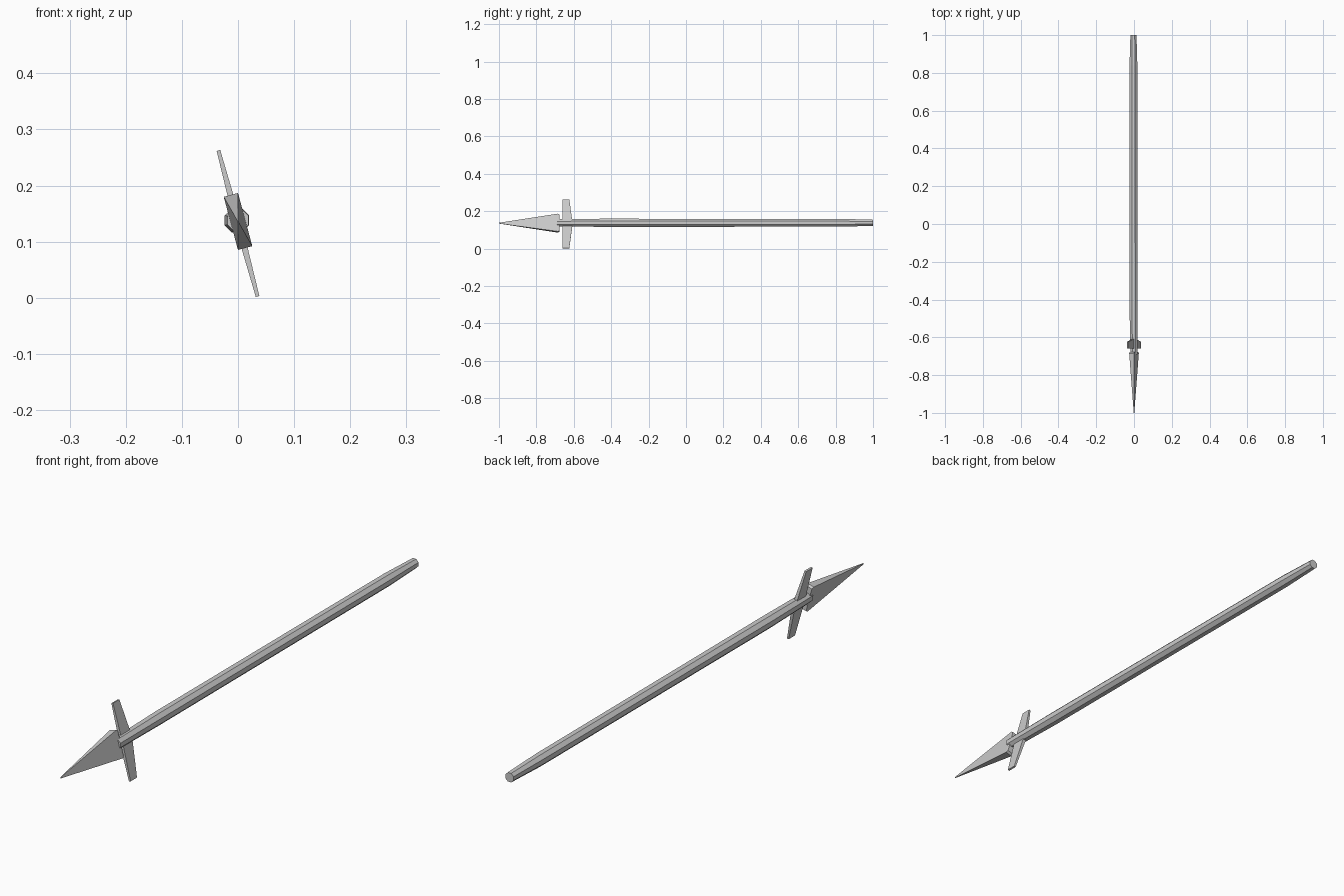
import bpy, bmesh
from math import sin, cos, pi, radians

if "Cube" in bpy.data.objects:
    bpy.data.objects.remove(bpy.data.objects["Cube"])

TILT = radians(15)
CZ = 0.1325


def tilted(v, y, u, cz=CZ):
    # v across the blade, u along its width, both rolled about the long axis
    return (v * cos(TILT) - u * sin(TILT), y, cz + v * sin(TILT) + u * cos(TILT))


def loft(name, rings):
    bm = bmesh.new()
    loops = [[bm.verts.new(p) for p in ring] for ring in rings]
    n = len(loops[0])
    for a, b in zip(loops, loops[1:]):
        for i in range(n):
            j = (i + 1) % n
            bm.faces.new((a[i], a[j], b[j], b[i]))
    bm.faces.new(loops[0])
    bm.faces.new(loops[-1])
    bmesh.ops.recalc_face_normals(bm, faces=bm.faces)
    me = bpy.data.meshes.new(name)
    bm.to_mesh(me)
    bm.free()
    ob = bpy.data.objects.new(name, me)
    bpy.context.collection.objects.link(ob)
    return ob


def rect(y, hv, hu):
    return [tilted(a * hv, y, b * hu, 0.136)
            for a, b in ((-1, -1), (1, -1), (1, 1), (-1, 1))]


# Shaft: eight-sided pole, slimmer at both ends
def octagon(y, r, cx):
    return [(cx + r * cos(pi / 8 + k * pi / 4), y, 0.138 + r * sin(pi / 8 + k * pi / 4))
            for k in range(8)]


loft("shaft", [octagon(-0.69, 0.0205, 0.0), octagon(-0.45, 0.0235, -0.002),
               octagon(0.84, 0.0225, -0.003), octagon(1.0, 0.0175, -0.003)])

# Spear head: long flat pyramid with a shallow back step
loft("spear_head", [rect(-1.0, 0.001, 0.002), rect(-0.685, 0.0132, 0.049),
                    rect(-0.677, 0.012, 0.044)])


# Crossguard: two tapered lugs in the plane of the blade
def guard_ring(u, half_thick, back):
    return [tilted(-half_thick, -0.66, u), tilted(half_thick, -0.66, u),
            tilted(half_thick, back, u), tilted(-half_thick, back, u)]


loft("crossguard", [guard_ring(-0.1347, 0.0033, -0.624), guard_ring(0, 0.0065, -0.606),
                    guard_ring(0.1347, 0.0033, -0.624)])
